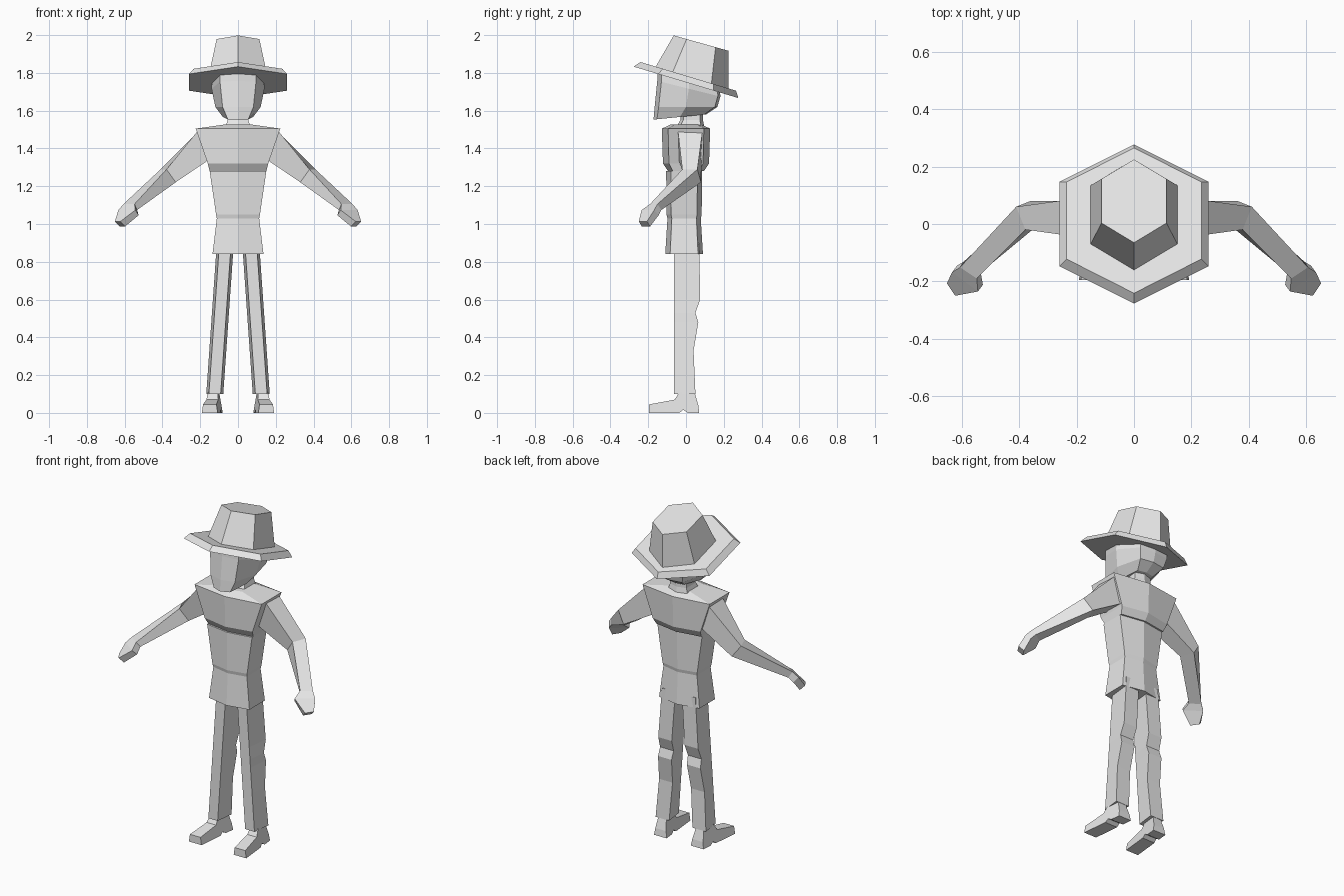
import bpy
import bmesh
from mathutils import Vector

cube = bpy.data.objects.get("Cube")
if cube:
    bpy.data.objects.remove(cube, do_unlink=True)

grey = bpy.data.materials.new("light_grey")
grey.use_nodes = True
grey_value = (0.8, 0.8, 0.8, 1)
grey.diffuse_color = grey_value
grey.node_tree.nodes["Principled BSDF"].inputs["Base Color"].default_value = grey_value


def loft(name, rings, side=1):
    """Skin a stack of equal-sized rings into a closed, flat-shaded part."""
    bm = bmesh.new()
    loops = [[bm.verts.new((x * side, y, z)) for x, y, z in ring] for ring in rings]
    count = len(loops[0])
    for low, high in zip(loops, loops[1:]):
        for i in range(count):
            j = (i + 1) % count
            bm.faces.new((low[i], low[j], high[j], high[i]))
    bm.faces.new(loops[0])
    bm.faces.new(loops[-1])
    bmesh.ops.recalc_face_normals(bm, faces=bm.faces)
    mesh = bpy.data.meshes.new(name)
    bm.to_mesh(mesh)
    bm.free()
    mesh.materials.append(grey)
    obj = bpy.data.objects.new(name, mesh)
    bpy.context.collection.objects.link(obj)


def ring(outline, height, width, depth, centre=0, slope=0):
    """Scale a unit half outline, mirror it and lay it on a tilted plane."""
    full = outline + [(-x, y) for x, y in outline[-2:0:-1]]
    points = [(x * width, centre + y * depth) for x, y in full]
    return [(x, y, height + slope * y) for x, y in points]


def hexagon(corner):
    """Unit half hexagon, pointed at front and back."""
    return [(0, -1), (1, -corner), (1, corner), (0, 1)]


hat_shape = hexagon(0.53)
body_shape = hexagon(0.74)
head_shape = [(0, -1), (0.68, -0.87), (1, 0), (0.68, 0.92), (0, 1)]

# Hat, tipped down at the back
loft("hat_brim", [
    ring(hat_shape, height=1.75, width=0.26, depth=0.277, slope=-0.3),
    ring(hat_shape, height=1.785, width=0.235, depth=0.253, centre=0.012, slope=-0.3),
])
loft("hat_crown", [
    ring(hat_shape, height=1.775, width=0.153, depth=0.195, centre=0.03, slope=-0.3),
    ring(hat_shape, height=1.98, width=0.113, depth=0.145, centre=0.08, slope=-0.28),
])

# Head, with a flat face and a narrow jaw
loft("head", [
    ring(head_shape, height=1.57, width=0.08, depth=0.14, centre=-0.032, slope=0.1),
    ring(head_shape, height=1.62, width=0.12, depth=0.166),
    ring(head_shape, height=1.72, width=0.14, depth=0.167, centre=0.015, slope=-0.25),
    ring(head_shape, height=1.76, width=0.138, depth=0.165, centre=0.015, slope=-0.3),
])

# Neck, widening into the collar
loft("neck", [
    ring(body_shape, height=1.5, width=0.07, depth=0.08, centre=0.02),
    ring(body_shape, height=1.55, width=0.055, depth=0.06, centre=0.03),
    ring(body_shape, height=1.61, width=0.052, depth=0.06, centre=0.03),
])

# Shirt: flared hem and waist below, broader chest and shoulders above
hem_to_ribs = [(0.84, 0.135, 0.1), (1.03, 0.112, 0.088), (1.05, 0.116, 0.093), (1.28, 0.15, 0.095)]
ribs_to_collar = [(1.28, 0.15, 0.095), (1.32, 0.16, 0.122), (1.505, 0.224, 0.128), (1.527, 0.068, 0.08)]
loft("shirt_body", [ring(body_shape, *size, centre=-0.01) for size in hem_to_ribs])
loft("shirt_chest", [ring(body_shape, *size) for size in ribs_to_collar])

# Arm joints: position, half width, half thickness
arm_joints = [
    (Vector((0.16, 0.02, 1.43)), 0.065, 0.08),     # shoulder
    (Vector((0.37, 0.03, 1.255)), 0.043, 0.043),   # elbow
    (Vector((0.57, -0.16, 1.09)), 0.035, 0.02),    # wrist
    (Vector((0.58, -0.19, 1.06)), 0.056, 0.02),    # thumb
    (Vector((0.625, -0.22, 1.0)), 0.026, 0.02),    # fingertips
]


def arm_rings():
    """Four-sided sections square to the path through the joints."""
    path = [joint[0] for joint in arm_joints]
    steps = [(b - a).normalized() for a, b in zip(path, path[1:])]
    for (centre, width, thickness), before, after in zip(arm_joints, steps[:1] + steps, steps + steps[-1:]):
        along = (before + after).normalized()
        across = along.cross(Vector((0, 0, 1))).normalized() * width
        up = across.cross(along).normalized() * thickness
        yield [centre + across + up, centre + across - up,
               centre - across - up, centre - across + up]


# Back of the trouser leg at each height, with a notch behind the knee
leg_back = {0.9: 0.07, 0.6: 0.075, 0.53: 0.05, 0.48: 0.065, 0.33: 0.04, 0.1: 0.05}


def leg_ring(height, back):
    """Legs lean outwards going down; the front is narrower than the back."""
    middle = 0.13 - 0.07 * height
    wide, narrow, front = 0.045, 0.031, -0.063
    return [(middle - narrow, front, height), (middle + narrow, front, height),
            (middle + wide, back, height), (middle - wide, back, height)]


# Shoe side profile from the toe, over the ankle, to the heel and arch
shoe_profile = [(-0.195, 0), (-0.195, 0.045), (-0.06, 0.07), (-0.035, 0.11), (0.045, 0.11),
                (0.065, 0.04), (0.07, 0), (0.01, 0), (-0.015, 0.016), (-0.035, 0)]


def shoe_ring(edge):
    """One side of the shoe, toes turned out and narrowing upwards."""
    return [(0.13 - 0.1 * y + edge * (0.042 - 0.15 * z), y, z) for y, z in shoe_profile]


for label, side in (("left", 1), ("right", -1)):
    loft(label + "_arm", list(arm_rings()), side)
    loft(label + "_leg", [leg_ring(*level) for level in leg_back.items()], side)
    loft(label + "_shoe", [shoe_ring(edge) for edge in (-1, 1)], side)
